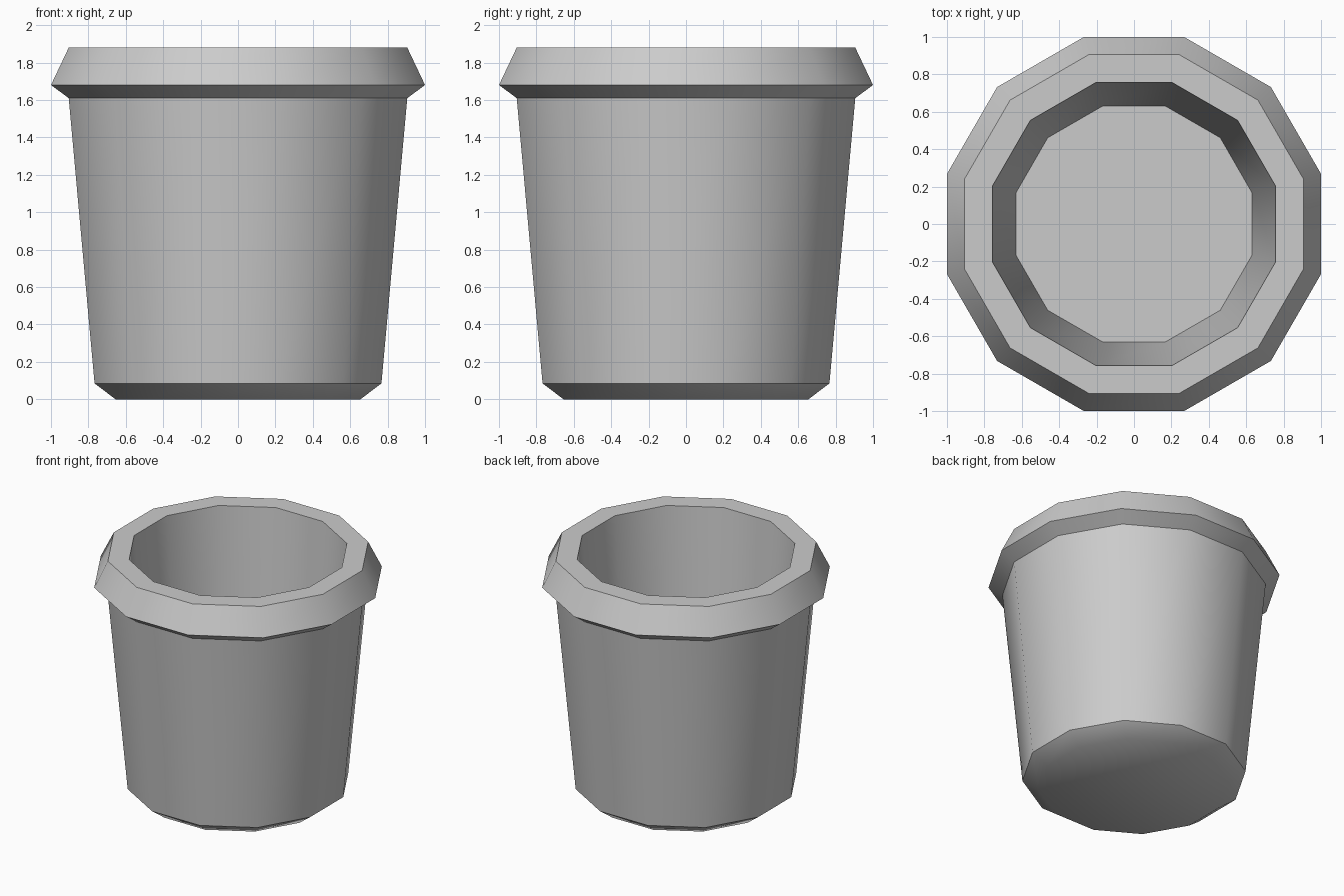
import bpy, bmesh, math

cube = bpy.data.objects.get("Cube")
if cube:
    bpy.data.objects.remove(cube, do_unlink=True)

SIDES = 12

# Single plain colour
grey = bpy.data.materials.new("plain grey")
grey.use_nodes = True
colour = (0.6, 0.6, 0.6, 1)
grey.diffuse_color = colour
grey.node_tree.nodes["Principled BSDF"].inputs["Base Color"].default_value = colour

# Profile as (distance to flat side, height), from base outside to floor inside
profile = [
    (0.655, 0.0), (0.767, 0.085),      # chamfered foot
    (0.905, 1.61), (1.0, 1.68),        # tapered wall, underside of lip
    (0.905, 1.88), (0.757, 1.88),      # sloped lip, flat top
    (0.63, 0.2),                       # inner wall down to the floor
]


def ring(bm, apothem, z):
    radius = apothem / math.cos(math.pi / SIDES)
    angles = [(i + 0.5) * math.tau / SIDES for i in range(SIDES)]
    return [bm.verts.new((radius * math.cos(a), radius * math.sin(a), z)) for a in angles]


# Pot body
bm = bmesh.new()
rings = [ring(bm, a, z) for a, z in profile]
for low, high in zip(rings, rings[1:]):
    for i in range(SIDES):
        j = (i + 1) % SIDES
        bm.faces.new((low[i], low[j], high[j], high[i]))

# Underside and inner floor
bm.faces.new(rings[0][::-1])
bm.faces.new(rings[-1])
bmesh.ops.recalc_face_normals(bm, faces=bm.faces)

mesh = bpy.data.meshes.new("pot")
bm.to_mesh(mesh)
bm.free()
mesh.materials.append(grey)
pot = bpy.data.objects.new("pot", mesh)
bpy.context.collection.objects.link(pot)

# Smooth around the sides, crisp at the lip and foot
bpy.ops.object.select_all(action="DESELECT")
pot.select_set(True)
bpy.context.view_layer.objects.active = pot
bpy.ops.object.shade_smooth_by_angle(angle=math.radians(40))
